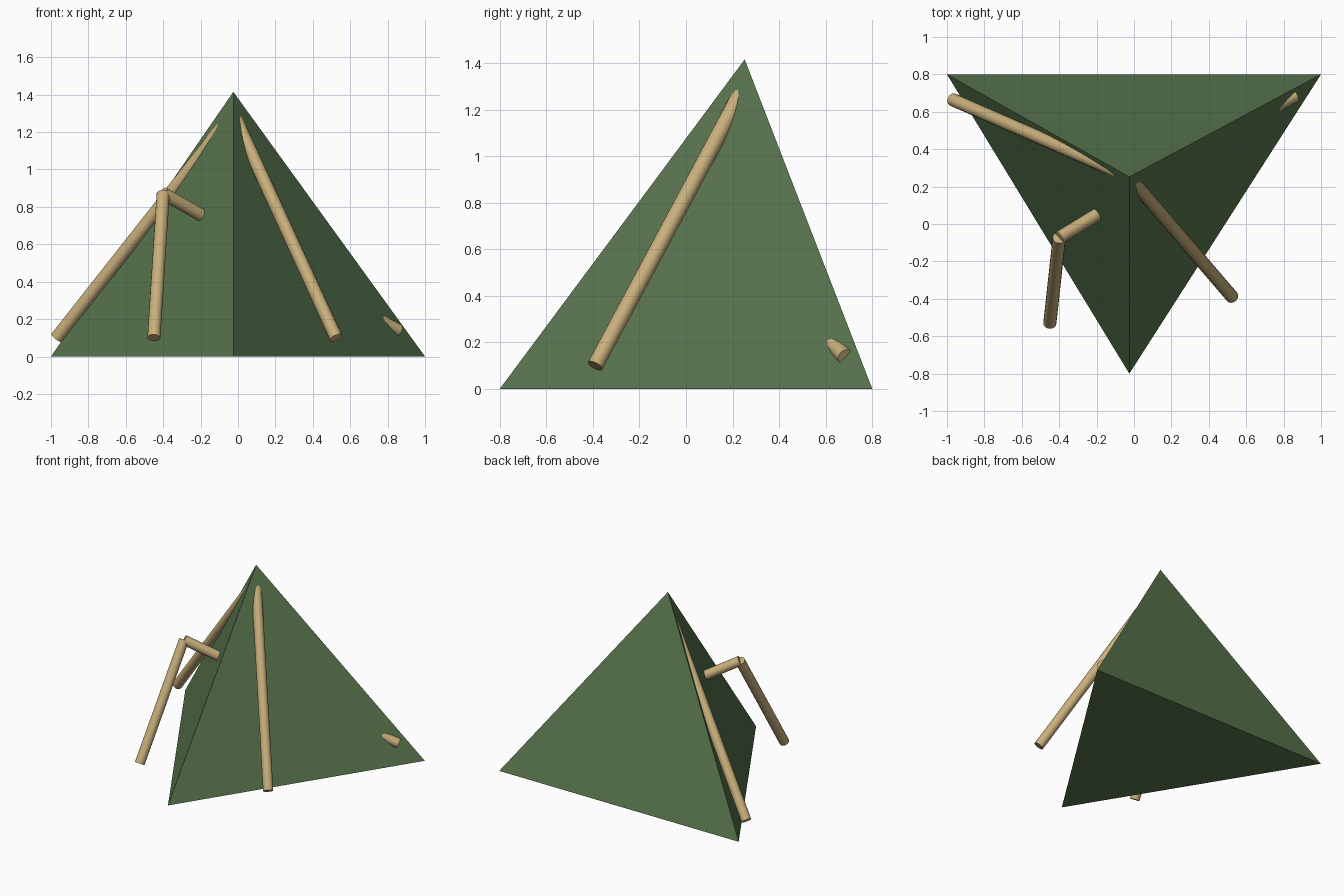
import bpy
import bmesh
from mathutils import Vector

default = bpy.data.objects.get("Cube")
if default:
    bpy.data.objects.remove(default, do_unlink=True)


def make_material(name, rgb):
    mat = bpy.data.materials.new(name)
    mat.use_nodes = True
    colour = (*rgb, 1.0)
    mat.diffuse_color = colour
    mat.node_tree.nodes["Principled BSDF"].inputs["Base Color"].default_value = colour
    return mat


green = make_material("canvas_green", (0.098, 0.178, 0.077))
tan = make_material("wood_tan", (0.58, 0.43, 0.2))

APEX = Vector((-0.025, 0.252, 1.415))
POLE_TOP = APEX - Vector((0, 0, 0.115))
RADIUS = 0.035


def make_tent(name):
    """Closed three-sided canvas with a floor."""
    bm = bmesh.new()
    corners = [bm.verts.new(c) for c in ((-1, 0.8, 0), (-0.025, -0.8, 0), (1, 0.8, 0))]
    top = bm.verts.new(APEX)
    bm.faces.new(corners)
    for i in range(3):
        bm.faces.new((corners[i], corners[(i + 1) % 3], top))
    bmesh.ops.recalc_face_normals(bm, faces=bm.faces)
    mesh = bpy.data.meshes.new(name)
    bm.to_mesh(mesh)
    bm.free()
    mesh.materials.append(green)
    bpy.context.collection.objects.link(bpy.data.objects.new(name, mesh))


def make_pole(name, start, end):
    """Round wooden pole between two points."""
    start, end = Vector(start), Vector(end)
    axis = end - start
    bpy.ops.mesh.primitive_cylinder_add(
        vertices=16, radius=RADIUS, depth=axis.length, location=(start + end) / 2,
        rotation=axis.to_track_quat("Z", "Y").to_euler())
    pole = bpy.context.object
    pole.name = name
    pole.data.materials.append(tan)
    bpy.ops.object.shade_smooth_by_angle()


make_tent("tent_canvas")

# Long poles leaning up to the peak
make_pole("right_pole", (-0.97, 0.665, 0.10), POLE_TOP)
make_pole("left_pole", (0.525, -0.39, 0.10), POLE_TOP)

# Doorway prop: upright post and short cross piece
joint = (-0.4, -0.073, 0.872)
make_pole("door_post", (-0.45, -0.53, 0.10), joint)
make_pole("door_crosspiece", joint, (-0.198, 0.05, 0.757))

# Peg poking out near the back left corner
make_pole("corner_peg", (0.65, 0.575, 0.25), (0.86, 0.685, 0.138))
